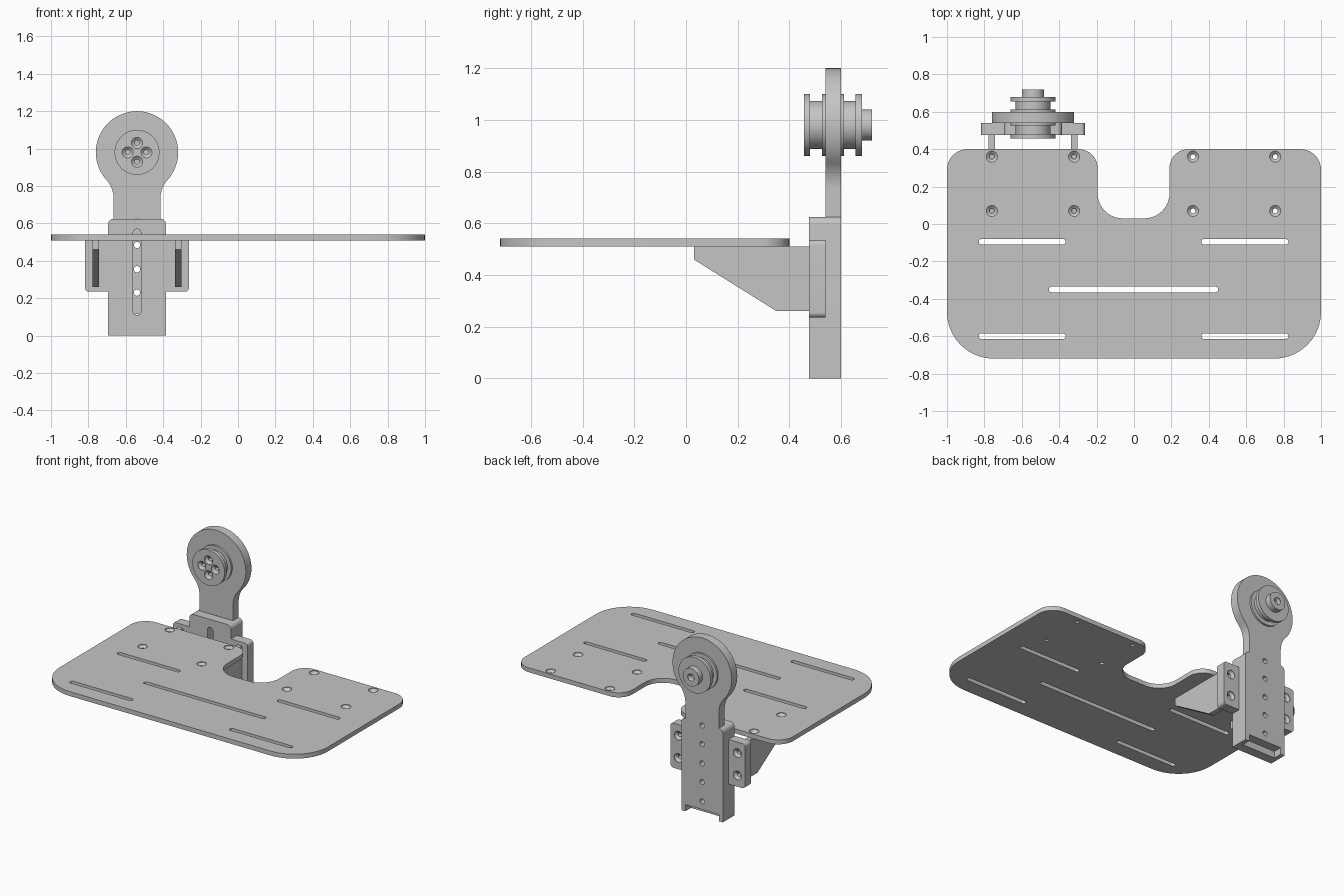
import bpy, bmesh, math
from mathutils import Vector

if "Cube" in bpy.data.objects:
    bpy.data.objects.remove(bpy.data.objects["Cube"])

grey = bpy.data.materials.new("light_grey")
grey.use_nodes = True
colour = (0.56, 0.56, 0.56, 1)
grey.diffuse_color = colour
grey.node_tree.nodes["Principled BSDF"].inputs["Base Color"].default_value = colour

AXIS = {"x": lambda u, v, h: (h, u, v),
        "y": lambda u, v, h: (u, h, v),
        "z": lambda u, v, h: (u, v, h)}


def stack(name, rings, axis):
    """Join equal rings of (u, v, h) points into a closed solid."""
    bm = bmesh.new()
    loops = [[bm.verts.new(AXIS[axis](*p)) for p in ring] for ring in rings]
    n = len(loops[0])
    for a, b in zip(loops, loops[1:]):
        for i in range(n):
            j = (i + 1) % n
            bm.faces.new((a[i], a[j], b[j], b[i]))
    bm.faces.new(loops[0])
    bm.faces.new(loops[-1])
    bmesh.ops.recalc_face_normals(bm, faces=bm.faces)
    mesh = bpy.data.meshes.new(name)
    bm.to_mesh(mesh)
    bm.free()
    mesh.materials.append(grey)
    obj = bpy.data.objects.new(name, mesh)
    bpy.context.collection.objects.link(obj)
    return obj


def prism(name, outline, axis, lo, hi):
    return stack(name, [[(u, v, h) for u, v in outline] for h in (lo, hi)], axis)


def lathe(name, centre, profile, axis, n=48):
    cu, cv = centre
    turns = [math.tau * i / n for i in range(n)]
    return stack(name, [[(cu + r * math.cos(t), cv + r * math.sin(t), h) for t in turns]
                        for r, h in profile], axis)


def rounded(corners, steps=10):
    """Fillet a polygon given as (u, v, radius)."""
    out = []
    for i, (u, v, r) in enumerate(corners):
        p = Vector((u, v))
        if r == 0:
            out.append((u, v))
            continue
        a = (Vector(corners[i - 1][:2]) - p).normalized()
        b = (Vector(corners[(i + 1) % len(corners)][:2]) - p).normalized()
        half = a.angle(b) / 2
        c = p + (a + b).normalized() * r / math.sin(half)
        s = (p + a * r / math.tan(half) - c).normalized()
        e = (p + b * r / math.tan(half) - c).normalized()
        out += [tuple(c + s.slerp(e, k / steps) * r) for k in range(steps + 1)]
    return out


def box(u0, u1, v0, v1, r=0.0):
    return rounded([(u0, v0, r), (u1, v0, r), (u1, v1, r), (u0, v1, r)])


def slot(u0, u1, v0, v1):
    return box(u0, u1, v0, v1, min(u1 - u0, v1 - v0) * 0.499)


def countersink(centre, axis, face, end, wide=0.03, narrow=0.013, depth=0.018):
    """Cutter that is wide at the face and narrow through to the end."""
    d = math.copysign(1, end - face)
    return lathe("cutter", centre, [(wide, face - d * 0.01), (wide, face + d * 0.004),
                                    (narrow, face + d * depth), (narrow, end)], axis, 24)


def cut(obj, cutters):
    for c in cutters:
        m = obj.modifiers.new("cut", "BOOLEAN")
        m.object, m.operation, m.solver = c, "DIFFERENCE", "EXACT"
        bpy.context.view_layer.objects.active = obj
        bpy.ops.object.modifier_apply(modifier=m.name)
        bpy.data.objects.remove(c)


CX = -0.54          # arm centre line
HUB = (CX, 0.98)    # pulley axis

# Foot plate with rear notch
plate = prism("foot_plate", rounded([
    (-1, -0.72, 0.25), (1, -0.72, 0.25), (1, 0.4, 0.11), (0.19, 0.4, 0.1),
    (0.19, 0.03, 0.135), (-0.195, 0.03, 0.135), (-0.195, 0.4, 0.1), (-1, 0.4, 0.11)]),
    "z", 0.51, 0.54)
slots = [(-0.455, 0.45, -0.35)]
for y in (-0.095, -0.6):
    slots += [(-0.83, -0.365, y), (0.36, 0.825, y)]
cutters = [prism("cutter", slot(a, b, y - 0.015, y + 0.015), "z", 0.45, 0.6)
           for a, b, y in slots]
cutters += [countersink((x, y), "z", 0.54, 0.45)
            for x in (-0.76, -0.32, 0.315, 0.755) for y in (0.36, 0.07)]
cut(plate, cutters)

# Sliding channel with front slot
holes = [0.1, 0.23, 0.355, 0.485, 0.61]
body = prism("channel_body", rounded([
    (CX - 0.155, 0, 0), (CX + 0.155, 0, 0),
    (CX + 0.155, 0.625, 0.03), (CX - 0.155, 0.625, 0.03)]), "y", 0.475, 0.6)
cut(body, [prism("cutter", box(CX - 0.125, CX + 0.125, 0.54, 0.7), "z", -0.1, 0.8),
           prism("cutter", slot(CX - 0.021, CX + 0.021, 0.11, 0.57), "y", 0.4, 0.57)])

# Arm: straight neck blended into a round head
fc = Vector((0.275, -math.sqrt(0.37 ** 2 - 0.275 ** 2)))
tangent = math.atan2(fc.y, fc.x)
half = [(0.125, 0.045 - HUB[1])]
for k in range(11):
    t = math.pi + tangent * k / 10
    half.append((fc.x + 0.15 * math.cos(t), fc.y + 0.15 * math.sin(t)))
for k in range(1, 33):
    t = tangent + (math.pi / 2 - tangent) * k / 32
    half.append((0.22 * math.cos(t), 0.22 * math.sin(t)))
outline = half + [(-u, v) for u, v in reversed(half[:-1])]
arm = prism("arm", [(HUB[0] + u, HUB[1] + v) for u, v in outline], "y", 0.54, 0.6)
cut(arm, [lathe("cutter", (CX, z), [(0.017, 0.5), (0.017, 0.65)], "y", 24) for z in holes])

# Mounting ears and gussets under the plate, one pair per side
for side, s in (("right", -1), ("left", 1)):
    ear = prism(side + "_ear", rounded([
        (CX + s * 0.155, 0.235, 0), (CX + s * 0.277, 0.235, 0.02),
        (CX + s * 0.277, 0.535, 0.02), (CX + s * 0.155, 0.535, 0)]), "y", 0.475, 0.54)
    x = CX + s * 0.22
    cut(ear, [countersink((x, z), "y", 0.54, 0.45) for z in (0.31, 0.46)])
    prism(side + "_gusset", [(0.03, 0.51), (0.03, 0.46), (0.35, 0.26),
                             (0.475, 0.26), (0.475, 0.51)], "x", x - 0.017, x + 0.017)

# Double pulley with end hub
pulley = lathe("pulley", HUB, [
    (0.12, 0.457), (0.12, 0.48), (0.093, 0.48), (0.093, 0.527), (0.12, 0.527),
    (0.12, 0.612), (0.093, 0.612), (0.093, 0.655), (0.12, 0.655), (0.12, 0.68),
    (0.06, 0.68), (0.06, 0.72)], "y", 64)
cutters = [countersink((HUB[0] + u, HUB[1] + v), "y", 0.457, 0.52)
           for u, v in ((0.05, 0), (-0.05, 0), (0, 0.05), (0, -0.05))]
cutters.append(countersink(HUB, "y", 0.72, 0.65, 0.024))
cut(pulley, cutters)

# Smooth the curved sides and keep edges sharp
for obj in (plate, body, arm, pulley, *[o for o in bpy.data.objects if o.name.endswith("_ear")]):
    bpy.ops.object.select_all(action="DESELECT")
    obj.select_set(True)
    bpy.context.view_layer.objects.active = obj
    bpy.ops.object.shade_smooth_by_angle(angle=math.radians(30))
